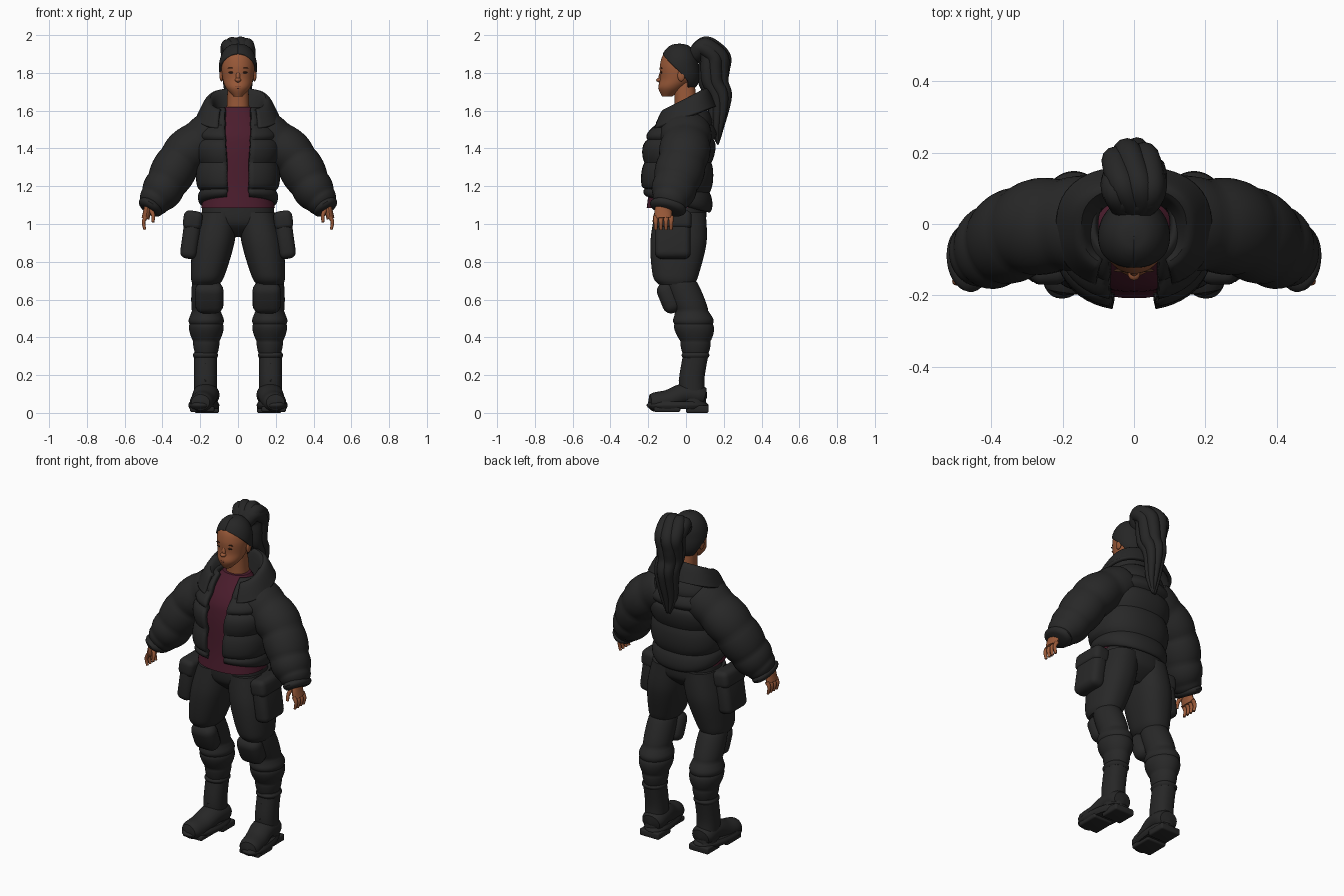
import bpy, bmesh
from math import sin, cos, pi, radians
from mathutils import Vector, Matrix

if "Cube" in bpy.data.objects:
    bpy.data.objects.remove(bpy.data.objects["Cube"])


def material(name, red, green, blue):
    mat = bpy.data.materials.new(name)
    mat.use_nodes = True
    mat.diffuse_color = (red, green, blue, 1)
    mat.node_tree.nodes["Principled BSDF"].inputs["Base Color"].default_value = mat.diffuse_color
    return mat


CLOTH = material("black cloth", .021, .021, .021)
HAIR = material("dark hair", .019, .019, .019)
LEATHER = material("black leather", .02, .02, .02)
SHIRT = material("maroon shirt", .07, .012, .026)
SKIN = material("brown skin", .32, .1, .04)
LIPS = material("lip brown", .22, .06, .03)
DARK = material("eye brown", .05, .02, .01)


def finish(name, bm, mat, mirror=False, thick=0, offset=-1):
    """Turn a bmesh into a smooth object, mirrored or thickened if asked."""
    mesh = bpy.data.meshes.new(name)
    bm.to_mesh(mesh)
    bm.free()
    mesh.materials.append(mat)
    ob = bpy.data.objects.new(name, mesh)
    bpy.context.collection.objects.link(ob)
    bpy.ops.object.select_all(action='DESELECT')
    ob.select_set(True)
    bpy.context.view_layer.objects.active = ob
    bpy.ops.object.shade_smooth_by_angle(angle=radians(40))
    if thick:
        shell = ob.modifiers.new("thickness", 'SOLIDIFY')
        shell.thickness, shell.offset = thick, offset
    if mirror:
        ob.modifiers.new("mirror", 'MIRROR')
    return ob


def spline(points, steps):
    """Smooth curve through a few points."""
    out, last = [], len(points) - 1
    for i in range(last):
        quad = [points[max(0, min(last, i + k))] for k in (-1, 0, 1, 2)]
        for step in range(steps):
            t = step / steps
            out.append([b + t / 2 * (c - a + t * (2 * a - 5 * b + 4 * c - d + t * (3 * (b - c) + d - a)))
                        for a, b, c, d in zip(*quad)])
    return out + [list(points[-1])]


def swell(t, puffs, amount=.085):
    """Padded bulges with a seam between each pair."""
    return 1 + amount * (abs(sin(pi * puffs * t)) ** .7 - .6) if puffs else 1


def skin(bm, frames, seg, power=2, is_open=False):
    """Join rings, each given by centre, side axis, depth axis, front gap and front lift."""
    rings, made = [], []
    for mid, side, deep, gap, lift in frames:
        ring = []
        for j in range(seg + is_open):
            a = gap + 2 * (pi - gap) * j / seg
            s, c = [abs(q) ** (2 / power) * (1 if q > 0 else -1) for q in (sin(a), cos(a))]
            ring.append(bm.verts.new(mid + side * s - deep * c + Vector((0, 0, lift * (1 + c) / 2))))
        rings.append(ring)
    for low, high in zip(rings, rings[1:]):
        for j in range(seg):
            k = (j + 1) % len(low)
            made.append(bm.faces.new((low[j], low[k], high[k], high[j])))
    if not is_open:
        made += [bm.faces.new(rings[0]), bm.faces.new(rings[-1])]
        bmesh.ops.recalc_face_normals(bm, faces=made)


def column(name, rows, mat, x=lambda z: 0, depth=1, splay=0, power=2.3, puffs=0,
           gap=None, lift=lambda z: 0, steps=10, **kw):
    """Level rings of (height, y, half width); depth is the ratio of depth to width."""
    bm = bmesh.new()
    rows = spline(rows, steps)
    frames = []
    for i, (z, y, width) in enumerate(rows):
        width *= swell(i / (len(rows) - 1), puffs)
        frames.append((Vector((x(z) - splay * y, y, z)), Vector((width, 0, 0)),
                       Vector((-splay, 1, 0)) * width * depth,
                       max(0, gap(z, width)) if gap else 0, lift(z)))
    skin(bm, frames, 48, power, gap is not None)
    return finish(name, bm, mat, **kw)


def tube(bm, points, radius, flat=1, seg=12, puffs=0, steps=6):
    """Tube along a path; radius is a rule from start to end."""
    mids = [Vector(p) for p in spline(points, steps)]
    last, frames = len(mids) - 1, []
    for i, mid in enumerate(mids):
        along = (mids[min(i + 1, last)] - mids[max(i - 1, 0)]).normalized()
        side = Vector((1, 0, 0))
        side = (side - along * side.dot(along)).normalized()
        size = radius(i / last) * swell(i / last, puffs)
        frames.append((mid, side * size, along.cross(side) * size * flat, 0, 0))
    skin(bm, frames, seg)


def blob(name, at, size, mat, tilt=0, **kw):
    """Stretched ball."""
    bm = bmesh.new()
    place = Matrix.Translation(at) @ Matrix.Rotation(radians(tilt), 4, 'X') @ Matrix.Diagonal((*size, 1))
    bmesh.ops.create_uvsphere(bm, u_segments=24, v_segments=14, radius=1, matrix=place)
    return finish(name, bm, mat, **kw)


def box(name, at, size, mat, turn=0, axis='Y', bevel=.01):
    """Mirrored pair of rounded boxes, turned about one axis."""
    bm = bmesh.new()
    place = Matrix.Translation(at) @ Matrix.Rotation(radians(turn), 4, axis) @ Matrix.Diagonal((*size, 1))
    bmesh.ops.create_cube(bm, size=1, matrix=place)
    bmesh.ops.bevel(bm, geom=bm.edges[:], offset=bevel, segments=4, profile=.5, affect='EDGES')
    return finish(name, bm, mat, mirror=True)


# Shirt and open padded jacket
column("shirt", [(1.085, -.05, .195), (1.2, -.05, .18), (1.4, -.04, .18), (1.5, -.03, .16), (1.62, -.01, .08)],
       SHIRT, depth=.81)
column("jacket_body", [(1.06, -.04, .2), (1.2, -.05, .213), (1.4, -.04, .218), (1.5, -.02, .2), (1.62, 0, .12)],
       CLOTH, depth=.87, puffs=5, thick=.025,
       gap=lambda z, width: (.05 + .06 * max(0, z - 1.3)) / width, lift=lambda z: max(0, 1.2 - z) * .6)
column("collar", [(1.58, 0, .1), (1.71, -.01, .15), (1.62, -.01, .21)], CLOTH, depth=.77, power=2.5,
       gap=lambda z, width: .09 / width, lift=lambda z: -.12, thick=.02, offset=0)

# Sleeves and cuffs
sleeve = bmesh.new()
tube(sleeve, [(.1, 0, 1.5), (.28, -.01, 1.37), (.4, -.065, 1.18), (.475, -.1, 1.085)],
     lambda t: .12 * (1 - .6 * t ** 4), flat=1.1, seg=32, puffs=5, steps=14)
tube(sleeve, [(.45, -.09, 1.11), (.475, -.1, 1.07)], lambda t: .05 + .02 * sin(pi * t), flat=1.4, seg=32)
finish("sleeves", sleeve, CLOTH, mirror=True)

# Hands
hand = bmesh.new()
tube(hand, [(.47, -.1, 1.12), (.48, -.12, 1.07), (.49, -.12, 1.03)], lambda t: .021, flat=2.2, seg=16)
for i in range(4):
    y = -.16 + .027 * i
    tube(hand, [(.486, y, 1.04), (.5, y, 1.01), (.493, y, .97)], lambda t: .012 - t / 200, flat=1.2)
tube(hand, [(.47, -.14, 1.09), (.45, -.16, 1.05), (.45, -.17, 1.01)], lambda t: .014 - t / 150)
finish("hands", hand, SKIN, mirror=True)

# Baggy trousers
column("trouser_hips", [(.93, -.03, .08), (1, -.03, .18), (1.1, -.03, .19)], CLOTH, depth=.72)
column("trouser_thighs", [(.68, -.05, .07), (.73, -.055, .09), (.9, -.04, .11), (1.06, -.03, .1)],
       CLOTH, x=lambda z: .1 + (1.06 - z) / 5.5, depth=1.35, mirror=True)
column("trouser_shins", [(.3, .05, .055), (.38, .05, .073), (.47, .04, .093), (.54, .03, .08), (.7, -.03, .075)],
       CLOTH, x=lambda z: .168, depth=1.15, puffs=4, power=2, mirror=True)
box("knee_pads", (.152, -.09, .61), (.15, .1, .17), CLOTH, turn=22, axis='X', bevel=.045)

# Cargo pockets
box("cargo_pockets", (.25, -.07, .93), (.09, .19, .23), CLOTH, turn=-8, bevel=.035)
box("pocket_flaps", (.24, -.07, 1.02), (.1, .2, .1), CLOTH, turn=-8, bevel=.03)

# Boots
foot = bmesh.new()
tube(foot, [(.165, .11, .08), (.17, 0, .1), (.185, -.1, .065), (.2, -.2, .055)],
     lambda t: .07 * (1 - .15 * t) * (1 - abs(2 * t - 1) ** 8) ** .5 + .002, flat=.85, seg=24)
finish("boot_feet", foot, LEATHER, mirror=True)
column("boot_shafts", [(.05, .04, .06), (.17, .03, .06), (.3, .05, .06)], LEATHER,
       x=lambda z: .172, depth=1.12, mirror=True)
column("boot_tops", [(.29, .05, .06), (.305, .05, .067), (.32, .05, .06)], LEATHER,
       x=lambda z: .172, depth=1.1, mirror=True)
column("soles", [(.02, -.045, .07), (.04, -.045, .078), (.06, -.045, .07)], LEATHER,
       x=lambda z: .175, depth=2.1, splay=.13, mirror=True)
box("heels", (.165, .06, .02), (.13, .12, .04), LEATHER)
box("treads", (.19, -.1, .02), (.13, .14, .03), LEATHER)
laces = bmesh.new()
for i in range(4):
    z = .17 + .03 * i
    for side in (-1, 1):
        path = [(.172 + side * k * .035, -.033 + .014 * i / 3 + .015 * k * k, z + .015 * k) for k in (-1, 0, 1)]
        tube(laces, path, lambda t: .006, seg=6)
finish("laces", laces, LEATHER, mirror=True)

# Head and face
FACE = -.13
column("neck", [(1.54, 0, .07), (1.62, 0, .06), (1.75, -.01, .055)], SKIN)
column("head", [(1.676, -.1, .025), (1.72, -.077, .064), (1.77, -.05, .081), (1.84, -.043, .088),
                (1.9, -.037, .075), (1.935, -.03, .03)], SKIN, depth=1.08, power=2)
blob("nose_tip", (0, FACE - .01, 1.762), (.017, .018, .012), SKIN)
blob("nose_bridge", (0, FACE, 1.785), (.013, .014, .03), SKIN, tilt=-14)
blob("upper_lip", (0, FACE - .006, 1.727), (.024, .011, .005), LIPS)
blob("lower_lip", (0, FACE - .006, 1.719), (.02, .011, .006), LIPS)
blob("eyes", (.035, FACE, 1.802), (.015, .005, .005), DARK, mirror=True)
blob("eyebrows", (.036, FACE, 1.825), (.021, .005, .003), DARK, mirror=True)
blob("ears", (.088, -.025, 1.785), (.01, .02, .03), SKIN, mirror=True)

# Swept back hair with a rounded hairline
dome = [-1.13 + .3 * k for k in range(10)]
column("hair_cap", [(1.83 + .125 * sin(a), -.035 + .03 * max(0, -sin(a)), .1 * cos(a) ** .85 + .001) for a in dome],
       HAIR, depth=1.02, power=2, thick=.012,
       gap=lambda z, width: min(1.9, 1.4 * (max(0, 1.9 - z) / .08) ** .5))

# Wavy ponytail of twisted strands
tail = spline([(.04, 1.88), (.09, 1.94), (.15, 1.88), (.15, 1.75), (.175, 1.62), (.16, 1.42)], 2)
ponytail = bmesh.new()
for i in range(7):
    path = []
    for k, (y, z) in enumerate(tail):
        t = k / (len(tail) - 1)
        spread = .048 * abs(sin(pi * t)) ** .6
        turn = 2 * pi * i / 7 + 2 * t
        upright = min(1, 3 * t)
        path.append((1.15 * spread * cos(turn) + .01 * sin(9 * t + i),
                     y + spread * sin(turn) * upright + .01 * t * sin(20 * t),
                     z + spread * sin(turn) * (1 - upright)))
    tube(ponytail, path, lambda t: .037 * (1 - t ** 4) + .003)
finish("ponytail", ponytail, HAIR)
blob("hair_tie", (0, .05, 1.9), (.04, .03, .035), HAIR)
